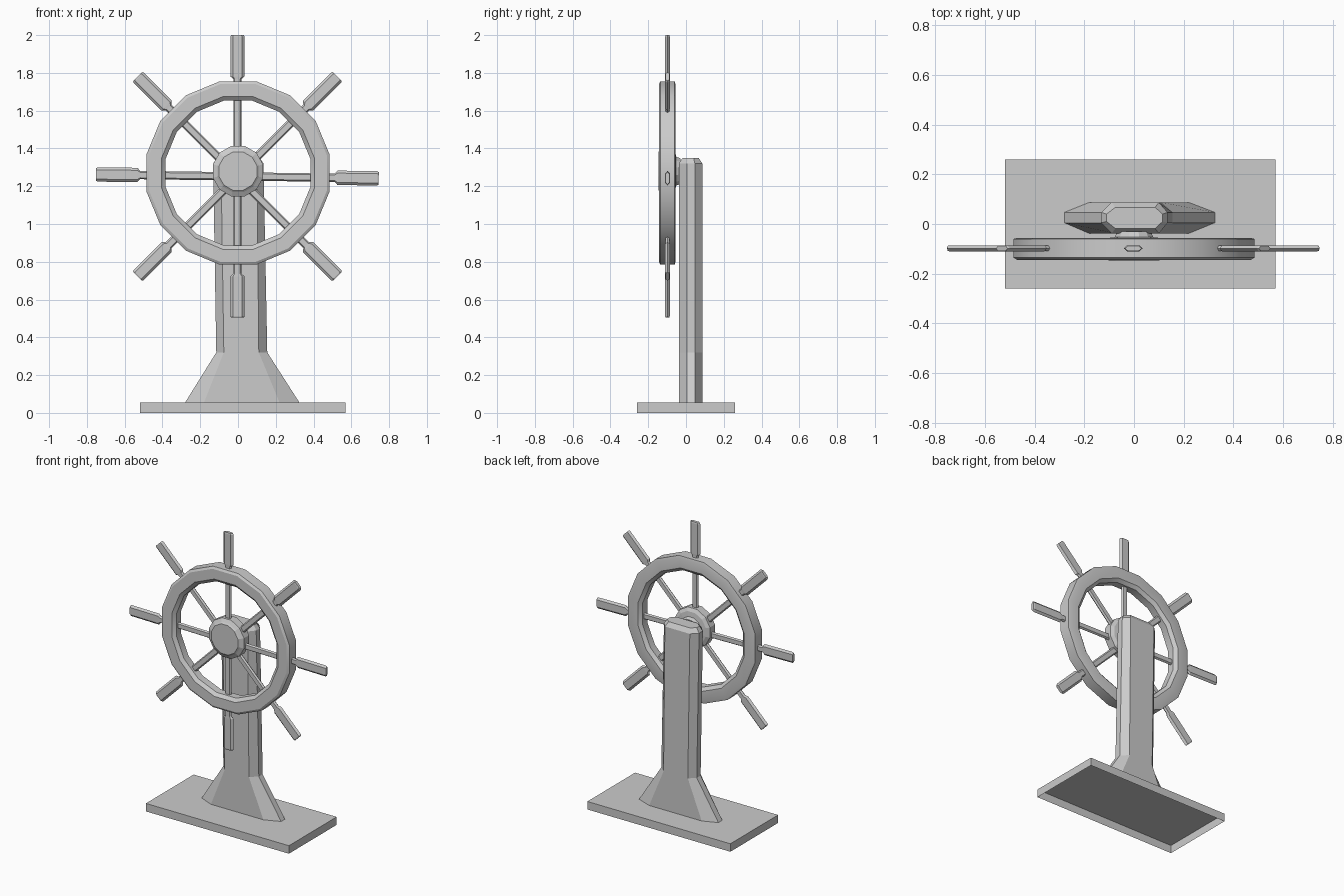
import bpy, bmesh
from math import sin, cos, pi, radians

if "Cube" in bpy.data.objects:
    bpy.data.objects.remove(bpy.data.objects["Cube"])


def make(name, rings, caps=(True, True), loop=False, smooth=0):
    """Skin a stack of equal-length closed rings."""
    bm = bmesh.new()
    vs = [[bm.verts.new(p) for p in r] for r in rings]
    n, m = len(rings[0]), len(rings)
    for i in range(m if loop else m - 1):
        a, b = vs[i], vs[(i + 1) % m]
        for j in range(n):
            k = (j + 1) % n
            bm.faces.new((a[j], a[k], b[k], b[j]))
    if caps[0]:
        bm.faces.new(vs[0][::-1])
    if caps[1]:
        bm.faces.new(vs[-1])
    bmesh.ops.recalc_face_normals(bm, faces=bm.faces)
    me = bpy.data.meshes.new(name)
    bm.to_mesh(me)
    bm.free()
    ob = bpy.data.objects.new(name, me)
    bpy.context.collection.objects.link(ob)
    if smooth:
        bpy.ops.object.select_all(action='DESELECT')
        ob.select_set(True)
        bpy.context.view_layer.objects.active = ob
        bpy.ops.object.shade_smooth_by_angle(angle=radians(smooth))
    return ob


def circle(r, y, n, cz, off=0.0):
    return [(r * cos(2 * pi * (i + off) / n), y, cz + r * sin(2 * pi * (i + off) / n))
            for i in range(n)]


# base plate, open underneath
def rect(z):
    return [(-0.52, -0.26, z), (0.57, -0.26, z), (0.57, 0.26, z), (-0.52, 0.26, z)]


base = make("base_plate", [rect(0), rect(0.055)], caps=(False, True))


# chamfered post with flared foot
def post_ring(z, x0, x1, i0, i1, y0=-0.038, y1=0.087, s0=0.005, s1=0.047):
    return [(i0, y0, z), (i1, y0, z), (x1, s0, z), (x1, s1, z),
            (i1, y1, z), (i0, y1, z), (x0, s1, z), (x0, s0, z)]


make("post", [
    post_ring(0.055, -0.28, 0.325, -0.18, 0.22),
    post_ring(0.32, -0.115, 0.155, -0.075, 0.11),
    post_ring(1.32, -0.132, 0.135, -0.09, 0.1),
    post_ring(1.35, -0.11, 0.115, -0.075, 0.085, -0.018, 0.067, 0.01, 0.04),
], caps=(False, True))

# wheel rim
rim = [(0.495, -0.06), (0.495, -0.135), (0.48, -0.144), (0.412, -0.144),
       (0.39, -0.125), (0.39, -0.075), (0.412, -0.056), (0.48, -0.056)]
make("wheel_rim", [circle(r, y, 16, 1.27, 0.5) for r, y in rim],
     caps=(False, False), loop=True, smooth=30)

# hub and axle
hub = [(0.105, -0.146), (0.115, -0.138), (0.138, -0.125), (0.138, -0.07),
       (0.115, -0.057), (0.08, -0.053), (0.07, -0.03)]
make("hub", [circle(r, y, 12, 1.28, 0.5) for r, y in hub])


# spokes with handles, flattened hexagonal section
def spoke(i):
    a = i * pi / 4 - (radians(0.8) if i % 4 == 0 else 0)
    rings = []
    for r, w, t in [(0.06, 0.022, 0.011), (0.49, 0.022, 0.011), (0.515, 0.022, 0.011),
                    (0.53, 0.038, 0.012), (0.74, 0.038, 0.012), (0.748, 0.033, 0.010)]:
        sec = [(w, 0), (0.65 * w, t), (-0.65 * w, t), (-w, 0), (-0.65 * w, -t), (0.65 * w, -t)]
        rings.append([(-0.003 + r * cos(a) - u * sin(a), -0.098 + v,
                       1.252 + r * sin(a) + u * cos(a)) for u, v in sec])
    make(f"spoke_handle_{i + 1}", rings)


for i in range(8):
    spoke(i)
